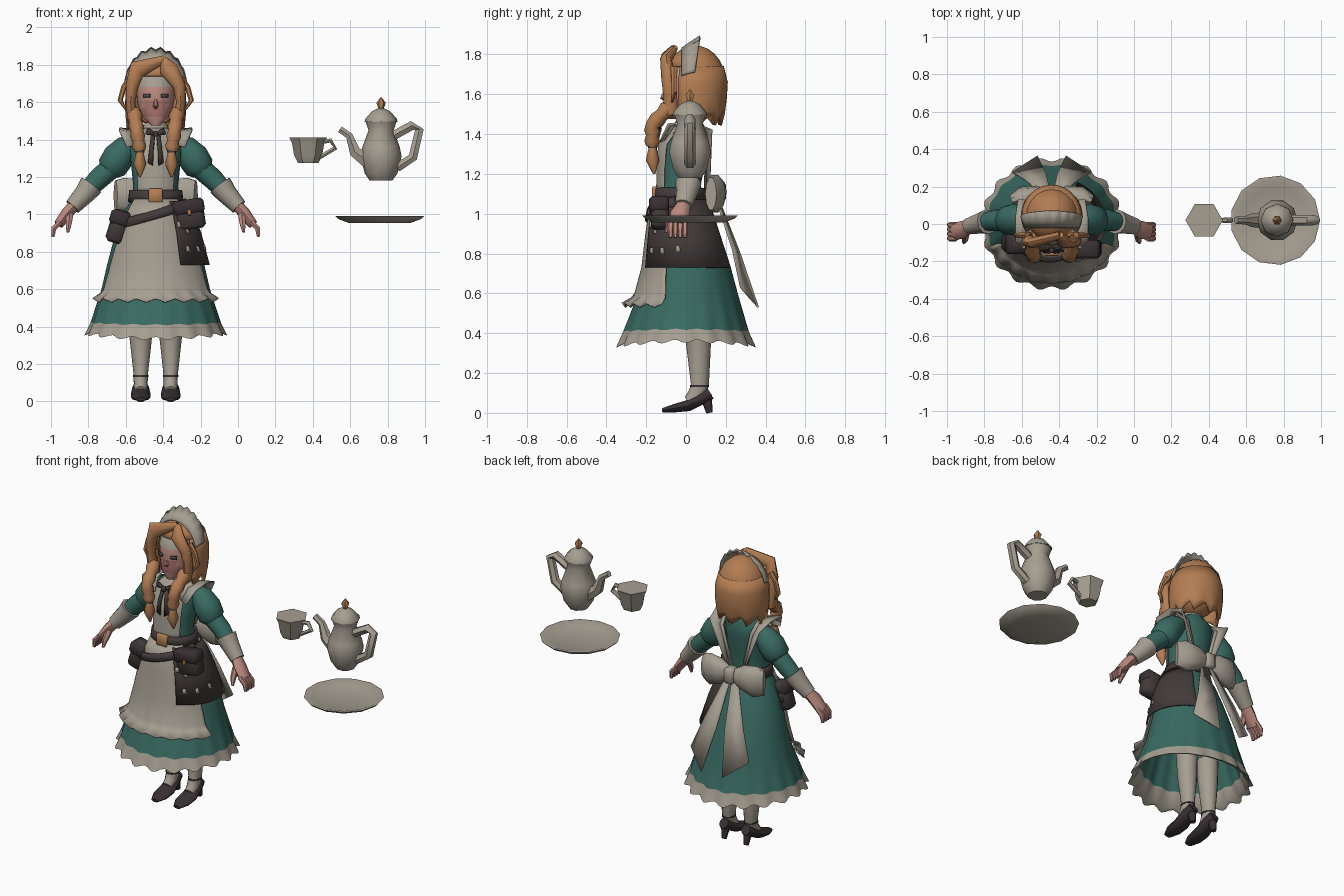
import bpy, bmesh
from math import sin, cos, pi, radians
from mathutils import Vector, Matrix

default_cube = bpy.data.objects.get("Cube")
if default_cube:
    bpy.data.objects.remove(default_cube)

CENTRE = -.44  # x of the figure
TABLE = .02    # y of the tea things


def material(name, *color):
    mat = bpy.data.materials.new(name)
    mat.use_nodes = True
    mat.diffuse_color = (*color, 1)
    mat.node_tree.nodes["Principled BSDF"].inputs["Base Color"].default_value = (*color, 1)
    return mat


linen = material("linen grey", .38, .345, .285)
teal = material("teal cloth", .04, .145, .12)
leather = material("dark leather", .055, .043, .042)
shoe_black = material("shoe black", .04, .03, .033)
ginger = material("ginger hair", .45, .205, .085)
skin = material("skin", .5, .25, .21)
blush = material("blush", .42, .18, .16)
brass = material("brass", .45, .21, .085)
iris = material("eye grey", .07, .07, .08)


def finish(name, bm, mats, rule=None, thick=0):
    bmesh.ops.recalc_face_normals(bm, faces=bm.faces)
    for face in bm.faces:
        face.material_index = rule(face.calc_center_median()) if rule else 0
    mesh = bpy.data.meshes.new(name)
    bm.to_mesh(mesh)
    bm.free()
    for mat in mats:
        mesh.materials.append(mat)
    obj = bpy.data.objects.new(name, mesh)
    bpy.context.collection.objects.link(obj)
    bpy.ops.object.select_all(action='DESELECT')
    obj.select_set(True)
    bpy.context.view_layer.objects.active = obj
    bpy.ops.object.shade_smooth_by_angle(angle=radians(50))
    if thick:
        solid = obj.modifiers.new("thickness", 'SOLIDIFY')
        solid.thickness, solid.offset = thick, 0


def bridge(name, loops, *mats, closed=True, caps=True, rule=None, thick=0):
    bm = bmesh.new()
    grid = [[bm.verts.new(point) for point in loop] for loop in loops]
    count = len(grid[0])
    for low, high in zip(grid, grid[1:]):
        for i in range(count if closed else count - 1):
            j = (i + 1) % count
            bm.faces.new((low[i], low[j], high[j], high[i]))
    if closed and caps:
        bm.faces.new(grid[0])
        bm.faces.new(grid[-1])
    finish(name, bm, mats, rule, thick)


def sheet(name, rows, mat, side=1, thick=.009):
    placed = [[Vector((CENTRE + side * x, y, z)) for x, y, z in row] for row in rows]
    bridge(name, placed, mat, closed=False, thick=thick)


def around(sides):
    return [2 * pi * i / sides for i in range(sides)]


def lathe(name, profile, *mats, sides=16, dx=CENTRE, rule=None):
    loops = [[Vector((dx + rx * cos(a), cy + ry * sin(a), z)) for a in around(sides)]
             for z, rx, ry, cy in profile]
    bridge(name, loops, *mats, rule=rule)


def tube(name, points, mat, sides=8, side=1, axis="X", dx=CENTRE):
    path = [Vector((dx + side * p[0], p[1], p[2])) for p in points]
    ref = Vector((1, 0, 0)) if axis == "X" else Vector((0, 1, 0))
    loops = []
    for i, p in enumerate(points):
        along = (path[min(i + 1, len(path) - 1)] - path[max(i - 1, 0)]).normalized()
        u = (ref - along * ref.dot(along)).normalized()
        v = along.cross(u)
        loops.append([path[i] + u * p[3] * cos(a) + v * p[-1] * sin(a) for a in around(sides)])
    bridge(name, loops, mat)


def box(name, centre, size, mat, tilt=0):
    bm = bmesh.new()
    place = Matrix.Translation(Vector(centre) + Vector((CENTRE, 0, 0)))
    bmesh.ops.create_cube(bm, size=1, matrix=place @ Matrix.Rotation(tilt, 4, 'Y') @ Matrix.Diagonal((*size, 1)))
    bmesh.ops.bevel(bm, geom=bm.edges[:], offset=min(size) * .2, segments=1, affect='EDGES')
    finish(name, bm, [mat])


def on_form(form, z, angle, lift=0):
    """Point on a stack of ovals at a height and angle."""
    z_in = max(form[0][0], min(form[-1][0], z))
    for a, b in zip(form, form[1:]):
        if z_in <= b[0]:
            t = (z_in - a[0]) / (b[0] - a[0])
            rx, ry, cy = (m + (n - m) * t for m, n in zip(a[1:], b[1:]))
            break
    return Vector((CENTRE + (rx + lift) * cos(angle), cy + (ry + lift) * sin(angle), z))


def patch(name, form, rows, mat, middle, columns=32):
    """Cloth lying on a form; rows are height, half angle, lift, ruffle."""
    loops = []
    for z, half, lift, ruffle in rows:
        angles = [radians(middle + half * (2 * i / columns - 1)) for i in range(columns + 1)]
        loops.append([on_form(form, z + ruffle * cos(i * pi / 2), a, lift + ruffle * cos(i * pi / 2))
                      for i, a in enumerate(angles)])
    bridge(name, loops, mat, closed=False, thick=.008)


SKIRT = [(.35, .375, .35, 0), (.42, .345, .315, 0), (.6, .29, .25, .01), (.73, .26, .215, .01),
         (.9, .215, .175, -.01), (1, .175, .15, -.02), (1.08, .13, .115, -.03)]
TORSO = [(1.05, .132, .115, -.03), (1.15, .12, .105, -.03), (1.25, .13, .115, -.02),
         (1.35, .14, .115, -.01), (1.42, .13, .085, .02), (1.47, .06, .055, .02)]

# Skirt with ruffled hem and lining
skirt_rows = [(row[0], 0, 0) for row in reversed(SKIRT[2:])]
skirt_rows += [(.42, 0, .005), (.36, 0, .012), (.37, -.02, .012), (.45, -.025, .005), (.95, -.04, 0)]
skirt_loops = []
for z, lift, ruffle in skirt_rows:
    loop = [on_form(SKIRT, z, a, lift + ruffle * cos(18 * a)) for a in around(108)]
    for point, a in zip(loop, around(108)):
        point.z -= ruffle * (2 * sin(a) ** 2 + .7 * cos(18 * a))
    skirt_loops.append(loop)
bridge("skirt", skirt_loops, teal, linen, caps=False, rule=lambda c: int(c.z < .425))

# Bodice, bib, apron and hip cloth
lathe("bodice", TORSO, teal, sides=24)
patch("apron_bib", TORSO, [(z, 46, .01, 0) for z in (1.1, 1.15, 1.25, 1.35, 1.42, 1.46)], linen, -90)
apron_rows = [(z, 66 - 26 * (z - .55), .015, 0) for z in (1.08, 1, .9, .73, .6)]
patch("apron", SKIRT, apron_rows + [(.575, 66, .02, .003), (.54, 67, .05, .01)], linen, -90)
patch("hip_cloth", SKIRT, [(z, 62, .025, 0) for z in (1.07, 1, .9, .73)], leather, 0)
for i, (angle, z) in enumerate(((-50, .8), (-32, .8), (-57, .93), (-45, .9), (-10, .81))):
    patch(f"cloth_stud_{i}", SKIRT, [(z, 3, .031, 0), (z + .03, 2, .031, 0)], linen, angle, columns=2)

# Belts, buckle and pouches
belt = [[on_form(TORSO, z, a, .014) for a in around(24)] for z in (1.065, 1.13)]
bridge("waist_belt", belt, leather, caps=False, thick=.01)
front_arc = [radians(185 + 165 * i / 20) for i in range(21)]
slung = [[on_form(SKIRT, 1 + .06 * cos(a) + rise, a, .028) for a in front_arc] for rise in (-.025, .025)]
bridge("slung_belt", slung, leather, closed=False, thick=.01)
box("buckle", (0, -.155, 1.1), (.075, .03, .075), brass)
box("right_pouch", (-.2, -.1, .935), (.1, .1, .18), leather, .3)
box("right_pouch_flap", (-.19, -.105, .98), (.11, .11, .08), shoe_black, .3)
box("left_pouch", (.18, -.13, 1), (.16, .09, .16), leather, -.15)
box("left_pouch_flap", (.175, -.135, 1.04), (.17, .1, .08), shoe_black, -.15)
box("left_pouch_button", (.18, -.187, 1.01), (.02, .01, .03), brass)

# Neck, collar and head
lathe("neck", [(1.43, .045, .045, .02), (1.55, .042, .042, .01)], skin, sides=12)
lathe("collar", [(1.45, .075, .07, .015), (1.49, .055, .055, .01)], linen, sides=12)


def face_paint(c):
    if c.z > 1.69:
        return 2
    return int(1.51 < c.z < 1.61 and abs(c.x - CENTRE) < .06 and c.y < 0)


lathe("head", [(1.475, .025, .025, -.07), (1.52, .07, .065, -.045), (1.57, .093, .095, -.015),
               (1.61, .1, .11, -.005), (1.68, .105, .112, 0), (1.73, .1, .1, .01), (1.79, .06, .06, .02)],
      skin, blush, linen, sides=20, rule=face_paint)
tube("nose", [(0, -.1, 1.63, .008), (0, -.118, 1.58, .014), (0, -.1, 1.565, .008)], blush, sides=6)

# Hair cap and hanging back hair with a ragged edge
bm = bmesh.new()
bmesh.ops.create_uvsphere(bm, u_segments=20, v_segments=14, radius=1,
                          matrix=Matrix.Translation((CENTRE, .045, 1.66)) @ Matrix.Diagonal((.145, .15, .18, 1)))
open_face = [f for f in bm.faces if f.calc_center_median().y < -.01 and f.calc_center_median().z < 1.75]
bmesh.ops.delete(bm, geom=open_face, context='FACES')
finish("hair_cap", bm, [ginger], thick=.01)
sweep = [radians(-32 + 244 * i / 24) for i in range(25)]
sheet("back_hair", [[(wide * cos(a), .045 + deep * sin(a), z + jag * (i % 4 - 1)) for i, a in enumerate(sweep)]
                    for z, wide, deep, jag in ((1.74, .13, .135, 0), (1.66, .15, .155, 0), (1.58, .155, .15, 0),
                                               (1.51, .15, .14, .008), (1.465, .145, .125, .02))],
      ginger, thick=.02)

# Headdress band with scalloped frill
arc = [radians(8 + 164 * i / 36) for i in range(37)]
sheet("headdress", [[(.145 * cos(a), -.02, 1.67 + .16 * sin(a)) for a in arc],
                    [(.157 * cos(a), .015, 1.68 + .175 * sin(a)) for a in arc],
                    [(.165 * cos(a), .04 + .03 * sin(a), 1.68 + (.205 + .009 * cos(i * pi / 2)) * sin(a))
                     for i, a in enumerate(arc)]], linen)

box("bow_knot", (0, .16, 1.11), (.07, .08, .1), linen)

for s, word in ((1, "left"), (-1, "right")):
    def pair(name, points, mat, **options):
        tube(f"{word}_{name}", points, mat, side=s, **options)

    # Face and front hair, parted towards the left
    sheet(f"{word}_eye", [[(.03, -.113, z), (.048, -.107, z), (.066, -.098, z)] for z in (1.624, 1.643)], iris, s)
    pair("fringe", [(.045 * s, -.06, 1.83, .02), (.085 - .015 * s, -.1, 1.775, .03, .05),
                    (.125, -.09, 1.69, .035, .035), (.135, -.08, 1.6, .035, .025), (.12, -.075, 1.5, .035, .03)],
         ginger, axis="Y")
    pair("curl", [(.13, -.06, 1.73, .02), (.17, -.06, 1.68, .015), (.19, -.06, 1.61, .014),
                  (.16, -.07, 1.56, .005)], ginger, sides=6)
    braid = []
    for i in range(9):
        t = i / 8
        braid.append((.115 - .03 * t, -.07 - .1 * min(1, 2 * t), 1.55 - .21 * t, (.044 if i % 2 else .036) - .006 * t))
    pair("braid", braid, ginger)
    pair("braid_tie", [(.085, -.168, 1.35, .024), (.085, -.168, 1.33, .024)], leather)
    pair("braid_tuft", [(.085, -.168, 1.33, .02), (.085, -.168, 1.27, .034), (.085, -.16, 1.2, .006)], ginger)

    # Arms: puff sleeve, forearm, cuff and hand
    pair("puff_sleeve", [(.11, .03, 1.38, .05), (.155, .03, 1.355, .07), (.2, .025, 1.305, .084),
                         (.235, .02, 1.25, .08), (.25, .02, 1.225, .055)], teal, sides=12, axis="Y")
    pair("forearm", [(.22, .02, 1.265, .06), (.31, .02, 1.185, .056), (.41, 0, 1.08, .042)], teal,
         sides=12, axis="Y")
    pair("cuff", [(.345, .012, 1.155, .066), (.38, .005, 1.11, .056), (.445, -.012, 1.04, .044)], linen,
         sides=12, axis="Y")
    pair("palm", [(.425, -.005, 1.06, .032), (.475, -.03, 1.005, .048, .032), (.52, -.04, .945, .046, .026)],
         skin, axis="Y")
    for i in range(4):
        y = -.077 + .024 * i
        pair(f"finger_{i}", [(.51, y, .96, .016), (.545, y, .925, .016), (.55, y, .88, .01)],
             skin, sides=6, axis="Y")
    pair("thumb", [(.46, -.05, 1, .022), (.465, -.085, .95, .018), (.47, -.1, .905, .008)], skin, sides=6, axis="Y")

    # Apron strap and shoulder frill
    strap = [(.085, -.11, 1.38), (.1, -.06, 1.45), (.11, .03, 1.465), (.1, .1, 1.39), (.035, .095, 1.14)]
    sheet(f"{word}_strap", [[(x, y, z) for x, y, z in strap], [(x + .035, y, z - .01) for x, y, z in strap]], linen, s)
    frill = [(.155, -.13, 1.36), (.195, -.09, 1.45), (.195, .03, 1.46), (.18, .13, 1.42), (.08, .12, 1.18)]
    sheet(f"{word}_shoulder_frill", [[(x + .02, y, z - .01) for x, y, z in strap], frill], linen, s)

    # Neck ribbon
    pair("ribbon_loop", [(.005, -.13, 1.43, .008), (.04, -.135, 1.445, .012, .02), (.05, -.13, 1.43, .008)],
         leather, axis="Y")
    sheet(f"{word}_ribbon_tail", [[(.003, -.13, 1.43), (.025, -.125, 1.43)], [(.012, -.155, 1.34), (.034, -.15, 1.34)],
                                  [(.015, -.155, 1.26), (.042, -.15, 1.275)]], leather, s)

    # Back bow wing and tail
    pair("bow_wing", [(.01, .15, 1.11, .03, .04), (.08, .15, 1.11, .055, .08), (.16, .145, 1.1, .055, .1),
                      (.215, .125, 1.1, .03, .085)], linen, axis="Y", sides=10)
    sheet(f"{word}_bow_tail", [[(.005, .16, 1.08), (.045, .15, 1.08)], [(.03, .27, .8), (.14, .235, .82)],
                               [(.075, .362, .53), (.21, .275, .63)]], linen, s)

    # Leg, shoe and heel
    pair("stocking", [(.08, .06, .5, .066), (.08, .063, .34, .06, .062), (.08, .07, .14, .038, .045),
                      (.08, .05, .08, .037, .047), (.08, .01, .055, .032, .03)], linen, sides=12)
    pair("ankle_strap", [(.08, .068, .13, .041, .048), (.08, .068, .14, .041, .048)], shoe_black, sides=12)
    pair("shoe", [(.08, .122, .1, .03, .035), (.08, .08, .075, .045, .034), (.08, .01, .036, .053, .03),
                  (.08, -.06, .023, .053, .022), (.08, -.12, .012, .025, .011)], shoe_black, sides=10)
    pair("shoe_heel", [(.08, .1, .085, .03), (.08, .118, 0, .016)], shoe_black)

box("ribbon_knot", (0, -.14, 1.43), (.025, .03, .03), leather)


# Tea things: pot, lid, cup and tray
def turned(name, profile, mat, dx, sides):
    lathe(name, [(z, r, r, TABLE) for z, r in profile], mat, dx=dx, sides=sides)


turned("teapot_body", [(1.18, .06), (1.22, .088), (1.31, .11), (1.36, .1), (1.45, .067), (1.495, .082)],
       linen, .765, 10)
turned("teapot_lid", [(1.495, .088), (1.51, .085), (1.55, .05), (1.565, .02)], linen, .765, 8)
turned("lid_finial", [(1.56, .012), (1.595, .025), (1.625, .004)], brass, .765, 6)
tube("teapot_handle", [(.83, TABLE, 1.42, .028), (.93, TABLE, 1.475, .028), (.97, TABLE, 1.455, .026),
                       (.935, TABLE, 1.305, .028), (.85, TABLE, 1.25, .028)], linen, sides=6, axis="Y", dx=0)
tube("teapot_spout", [(.7, TABLE, 1.28, .045), (.625, TABLE, 1.335, .035), (.595, TABLE, 1.42, .022),
                      (.545, TABLE, 1.455, .02)], linen, sides=6, axis="Y", dx=0)
turned("cup", [(1.275, .055), (1.315, .075), (1.38, .086), (1.41, .1)], linen, .375, 6)
tube("cup_handle", [(.44, TABLE, 1.385, .012), (.495, TABLE, 1.395, .014), (.52, TABLE, 1.355, .014),
                    (.43, TABLE, 1.3, .012)], linen, sides=6, axis="Y", dx=0)
turned("tray", [(.955, .17), (.975, .225), (.99, .24), (.992, .225), (.975, .18)], linen, .755, 13)
